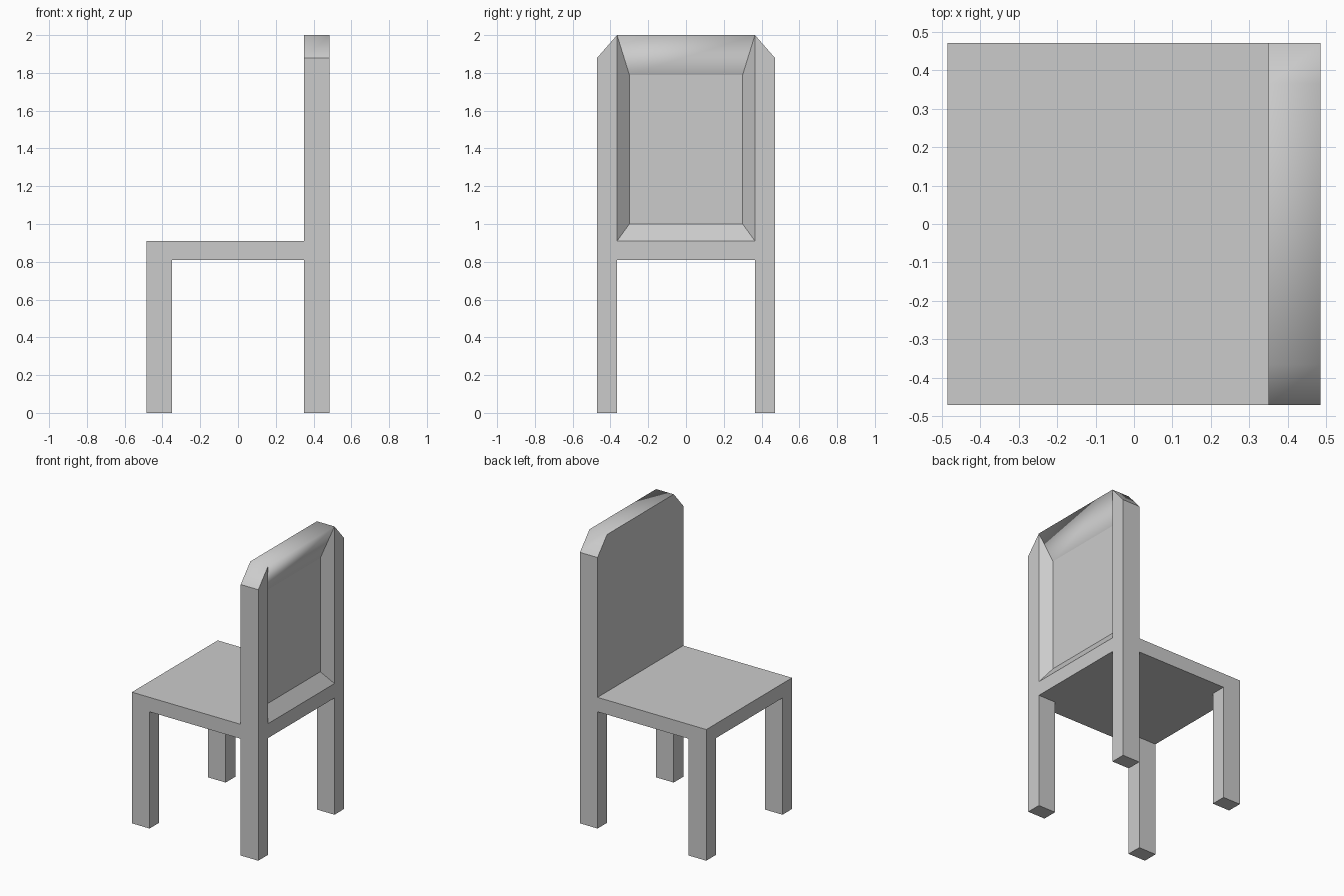
import bpy
import bmesh
from mathutils import Vector

if "Cube" in bpy.data.objects:
    bpy.data.objects.remove(bpy.data.objects["Cube"])

XS = (-0.485, -0.35, 0.35, 0.485)
YS = (-0.47, -0.365, 0.365, 0.47)
SEAT_LOW, SEAT_TOP, BACK_TOP = 0.81, 0.91, 2.0

bm = bmesh.new()


def find(direction, test):
    """Faces pointing along direction whose centre passes the test."""
    bm.normal_update()
    d = Vector(direction)
    return [f for f in bm.faces
            if f.normal.dot(d) > 0.99 and test(f.calc_center_median())]


def extrude(faces, dz):
    new = bmesh.ops.extrude_face_region(bm, geom=faces)["geom"]
    verts = [g for g in new if isinstance(g, bmesh.types.BMVert)]
    bmesh.ops.translate(bm, vec=(0, 0, dz), verts=verts)
    bmesh.ops.recalc_face_normals(bm, faces=bm.faces[:])


# Seat slab, divided into 3 x 3 cells so legs and back grow out of it
grid = [[bm.verts.new((x, y, SEAT_LOW)) for y in YS] for x in XS]
cells = [bm.faces.new((grid[i][j], grid[i + 1][j],
                       grid[i + 1][j + 1], grid[i][j + 1]))
         for i in range(3) for j in range(3)]
extrude(cells, SEAT_TOP - SEAT_LOW)

# Four legs
extrude(find((0, 0, -1), lambda c: abs(c.x) > 0.36 and abs(c.y) > 0.37),
        -SEAT_LOW)

# Backrest with cut top corners
extrude(find((0, 0, 1), lambda c: c.x > 0.36), BACK_TOP - SEAT_TOP)
top = find((0, 0, 1), lambda c: c.z > 1.9)
for v in bm.verts:
    if v.co.z > 1.9 and abs(v.co.y) > 0.4:
        v.co.z = 1.88

# Sloped recess in the rear of the backrest
panel = find((1, 0, 0), lambda c: c.z > 1.2 and abs(c.y) < 0.1)[0]
rim = bmesh.ops.inset_region(bm, faces=[panel], thickness=0.05)["faces"]
for v in panel.verts:
    v.co = (0.422, 0.30 if v.co.y > 0 else -0.30,
            1.79 if v.co.z > 1.4 else 1.0)
bmesh.ops.recalc_face_normals(bm, faces=bm.faces[:])

# The top rolls smoothly into the upper slope; everything else is flat
for f in top + [f for f in rim if f.calc_center_median().z > 1.8]:
    f.smooth = True

mesh = bpy.data.meshes.new("chair")
bm.to_mesh(mesh)
bm.free()
bpy.context.collection.objects.link(bpy.data.objects.new("chair", mesh))
